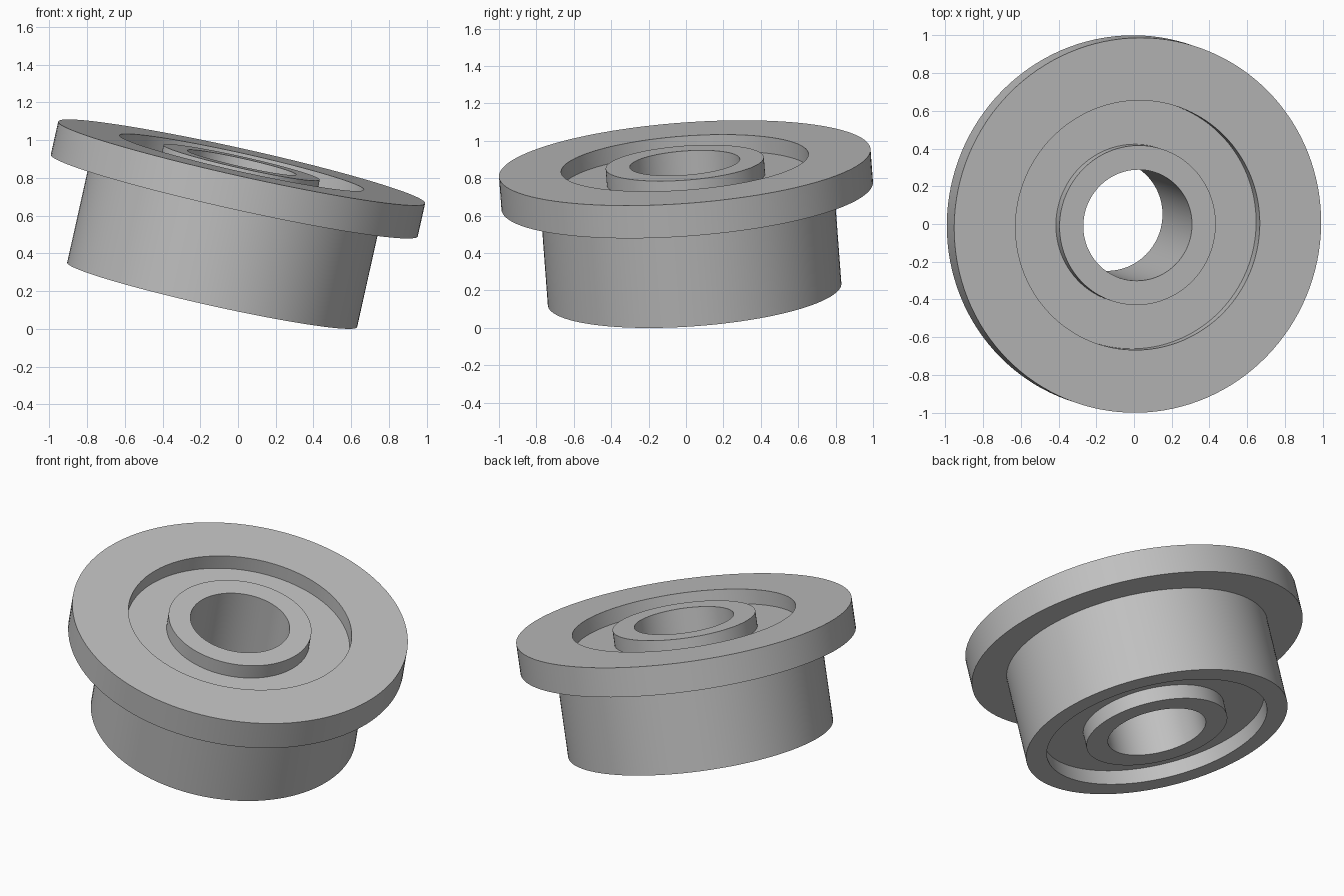
import bpy, bmesh, math
from mathutils import Vector, Matrix

cube = bpy.data.objects.get("Cube")
if cube:
    bpy.data.objects.remove(cube, do_unlink=True)

# Dimensions along and around the bearing axis
HEIGHT, FLANGE_THICK, RECESS = 0.721, 0.18, 0.09
R_FLANGE, R_BARREL, R_RECESS = 0.996, 0.787, 0.663
R_HUB, R_BORE = 0.424, 0.295
SEGMENTS = 128

# Tilted pose of the whole bearing
axis = Vector((0.217, -0.073, 0.9735)).normalized()
base_centre = Vector((-0.137, 0.046, 0.18))
tilt = Vector((0, 0, 1)).rotation_difference(axis).to_matrix().to_4x4()
pose = Matrix.Translation(base_centre) @ tilt

steel = bpy.data.materials.new("grey steel")
steel.use_nodes = True
colour = (0.53, 0.53, 0.53, 1)
steel.diffuse_color = colour
steel.node_tree.nodes["Principled BSDF"].inputs["Base Color"].default_value = colour


def ring(name, profile):
    """Revolve a closed (radius, height) outline into a ring."""
    bm = bmesh.new()
    loops = []
    for i in range(SEGMENTS):
        a = 2 * math.pi * i / SEGMENTS
        loops.append([bm.verts.new((r * math.cos(a), r * math.sin(a), z))
                      for r, z in profile])
    n = len(profile)
    for i, here in enumerate(loops):
        there = loops[(i + 1) % SEGMENTS]
        for j in range(n):
            k = (j + 1) % n
            bm.faces.new((here[j], there[j], there[k], here[k]))
    bmesh.ops.recalc_face_normals(bm, faces=bm.faces)
    bm.transform(pose)
    mesh = bpy.data.meshes.new(name)
    bm.to_mesh(mesh)
    bm.free()
    mesh.materials.append(steel)
    obj = bpy.data.objects.new(name, mesh)
    bpy.context.collection.objects.link(obj)
    bpy.ops.object.select_all(action="DESELECT")
    obj.select_set(True)
    bpy.context.view_layer.objects.active = obj
    bpy.ops.object.shade_smooth_by_angle(angle=math.radians(30))
    return obj


def tube(name, inner, outer, bottom, top):
    return ring(name, [(inner, bottom), (outer, bottom), (outer, top), (inner, top)])


# Outer race with its flange
flange_z = HEIGHT - FLANGE_THICK
ring("outer_race", [(R_RECESS, 0), (R_BARREL, 0), (R_BARREL, flange_z),
                    (R_FLANGE, flange_z), (R_FLANGE, HEIGHT), (R_RECESS, HEIGHT)])

# Inner race around the open bore
tube("inner_race", R_BORE, R_HUB, 0, HEIGHT)

# Recessed shield filling the gap between the races
tube("shield", R_HUB, R_RECESS, RECESS, HEIGHT - RECESS)
